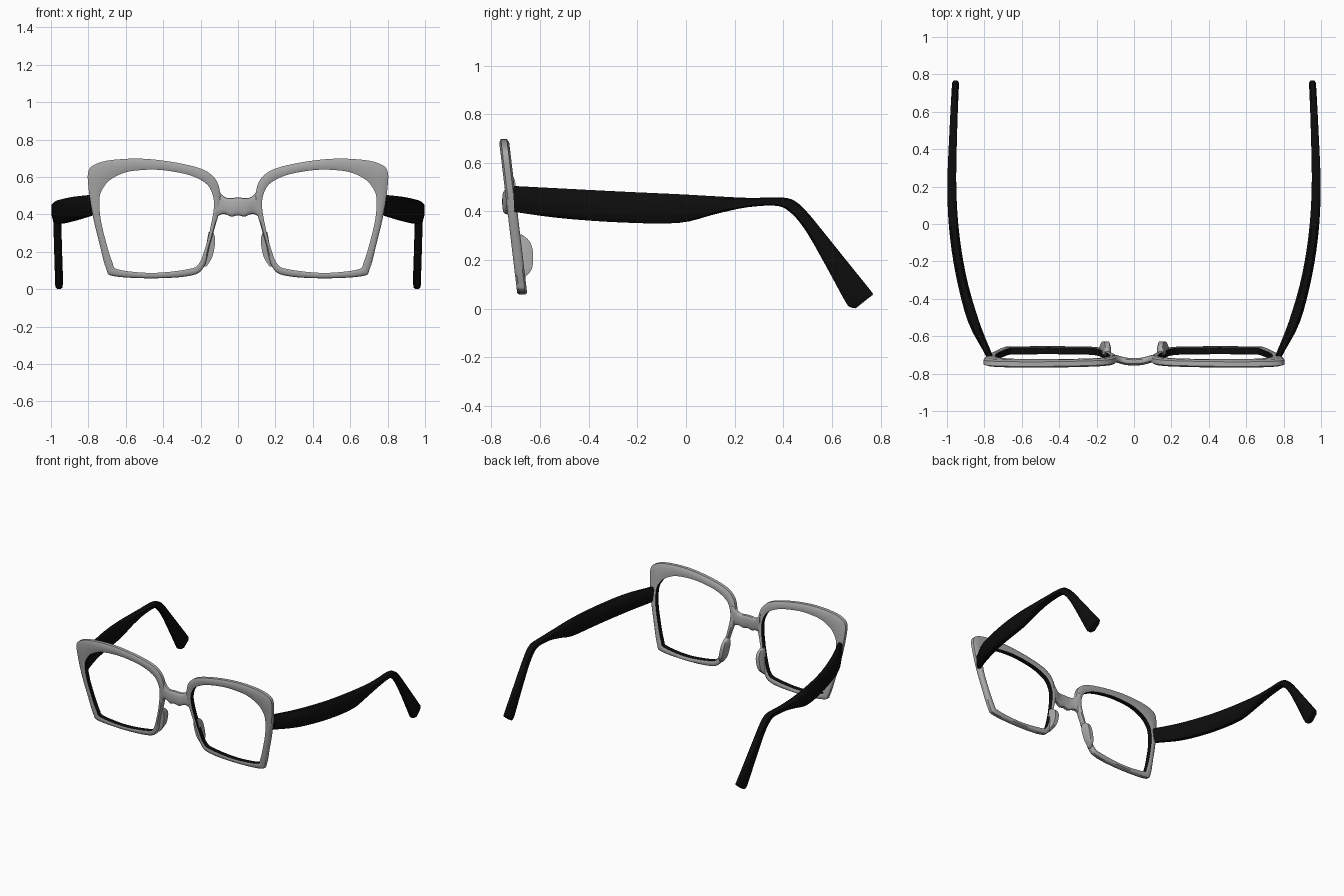
import bpy, bmesh, math
from mathutils import Vector

if "Cube" in bpy.data.objects:
    bpy.data.objects.remove(bpy.data.objects["Cube"])


def material(name, c):
    m = bpy.data.materials.new(name)
    m.diffuse_color = (c, c, c, 1)
    m.use_nodes = True
    m.node_tree.nodes["Principled BSDF"].inputs["Base Color"].default_value = m.diffuse_color
    return m


GREY = material("grey_acetate", 0.40)
BLACK = material("black_acetate", 0.004)


def smooth_path(pts, steps, closed=False):
    """Catmull-Rom sampling of points of any dimension."""
    n, out = len(pts), []
    at = lambda i: Vector(pts[i % n] if closed else pts[max(0, min(n - 1, i))])
    for i in range(n if closed else n - 1):
        a, b, c, d = (at(i + k) for k in (-1, 0, 1, 2))
        for s in range(steps):
            t = s / steps
            out.append(0.5 * (2 * b + (c - a) * t + (2 * a - 5 * b + 4 * c - d) * t * t
                              + (3 * b - a - 3 * c + d) * t ** 3))
    if not closed:
        out.append(Vector(pts[-1]))
    return out


def loft(name, rings, mats, closed=False, black_strip=None, mirror=True, angle=40):
    """Skin a list of equal rings, optionally colouring one lengthwise strip."""
    bm = bmesh.new()
    rows = [[bm.verts.new(p) for p in r] for r in rings]
    k = len(rows[0])
    for i in range(len(rows) if closed else len(rows) - 1):
        a, b = rows[i], rows[(i + 1) % len(rows)]
        for j in range(k):
            f = bm.faces.new((a[j], a[(j + 1) % k], b[(j + 1) % k], b[j]))
            f.material_index = 1 if j == black_strip else 0
    if not closed:
        bm.faces.new(rows[0])
        bm.faces.new(rows[-1])
    bmesh.ops.recalc_face_normals(bm, faces=bm.faces)
    me = bpy.data.meshes.new(name)
    bm.to_mesh(me)
    bm.free()
    for m in mats:
        me.materials.append(m)
    me.polygons.foreach_set("use_smooth", [True] * len(me.polygons))
    me.set_sharp_from_angle(angle=math.radians(angle))
    ob = bpy.data.objects.new(name, me)
    bpy.context.collection.objects.link(ob)
    if mirror:
        ob.modifiers.new("mirror", 'MIRROR').use_mirror_merge = False
    return ob


def lean(z):
    """Depth of the forward-leaning front plane at height z."""
    return -0.666 - 0.119 * z


# Rims: outer x, z and inner x, z around one lens opening
RIM = [(.52, .698, .50, .638), (.68, .69, .60, .625), (.765, .667, .675, .59),
       (.80, .63, .715, .55), (.80, .55, .74, .49), (.778, .40, .735, .38),
       (.74, .24, .705, .25), (.705, .11, .672, .145), (.665, .07, .64, .105),
       (.45, .058, .454, .087), (.25, .073, .267, .107), (.182, .12, .21, .135),
       (.15, .24, .174, .225), (.115, .36, .145, .34), (.092, .45, .128, .454),
       (.10, .54, .145, .53), (.13, .60, .185, .575), (.20, .645, .27, .613),
       (.35, .68, .40, .636)]
SECTION = [(0, -.85), (0, .85), (.2, 1), (.75, 1), (1, .6), (1, -.6), (.75, -1), (.2, -1)]
rings = []
for ox, oz, ix, iz in smooth_path(RIM, 5, True):
    ring = []
    for u, d in SECTION:
        x, z = ix + (ox - ix) * u, iz + (oz - iz) * u
        ring.append((x, lean(z) + .0205 * d, z))
    rings.append(ring)
loft("rims", rings, [GREY, BLACK], closed=True, black_strip=0, angle=50)

# Bridge: x, bottom z, top z, centre y
half = [(.0, .395, .49, -.736), (.035, .388, .488, -.735), (.065, .40, .49, -.729),
        (.09, .40, .51, -.722), (.115, .385, .545, -.719)]
stations = [(-x, a, b, y) for x, a, b, y in half[:0:-1]] + half
rings = []
for x, a, b, y in smooth_path(stations, 4):
    rings.append([(x, y + .020 * math.copysign(abs(math.cos(t)) ** .7, math.cos(t)),
                   (a + b) / 2 + (b - a) / 2 * math.copysign(abs(math.sin(t)) ** .7, math.sin(t)))
                  for t in (2 * math.pi * i / 16 for i in range(16))])
loft("bridge", rings, [GREY], mirror=False)

# Nose pads: z, rear y, centre x, half width
PAD = [(.12, -.672, .182, .012), (.15, -.642, .168, .019), (.18, -.63, .158, .023),
       (.24, -.63, .146, .023), (.28, -.645, .143, .019), (.305, -.675, .145, .012)]
rings = []
for z, y, x, w in smooth_path(PAD, 3):
    f = lean(z)
    rings.append([(x - w, f, z), (x + w, f, z), (x + w, (y + f) / 2, z),
                  (x + w * .6, y, z), (x - w * .6, y, z), (x - w, (y + f) / 2, z)])
loft("nose_pads", rings, [GREY], angle=60)

# Temples: top y, z and bottom y, z along the side profile
TEMPLE = [(-.712, .505, -.705, .398), (-.52, .495, -.52, .373), (-.27, .482, -.27, .355),
          (-.03, .471, -.03, .353), (.13, .462, .12, .389), (.26, .456, .25, .417),
          (.40, .457, .375, .423), (.455, .438, .43, .395), (.50, .395, .475, .345),
          (.55, .335, .52, .275), (.66, .198, .595, .14), (.755, .08, .652, .035),
          (.768, .06, .672, .008), (.758, .05, .698, .002)]
# Plan curve: y, inner x, outer x
PLAN = [(-.72, .75, .785), (-.68, .765, .805), (-.53, .825, .885), (-.31, .89, .945),
        (-.07, .932, .984), (.19, .95, .998), (.51, .945, .986), (.77, .935, .972)]
plan = smooth_path(PLAN, 6)


def plan_x(y):
    for a, b in zip(plan, plan[1:]):
        if y <= b[0]:
            t = max(0, (y - a[0]) / (b[0] - a[0]))
            return a[1] + (b[1] - a[1]) * t, a[2] + (b[2] - a[2]) * t
    return plan[-1][1], plan[-1][2]


TSEC = [(.25, 0), (.75, 0), (1, .14), (1, .86), (.75, 1), (.25, 1), (0, .86), (0, .14)]
rings = []
for ty, tz, by, bz in smooth_path(TEMPLE, 4):
    ring = []
    for u, v in TSEC:
        y, z = by + (ty - by) * v, bz + (tz - bz) * v
        xi, xo = plan_x(y)
        ring.append((xi + (xo - xi) * u, y, z))
    rings.append(ring)
loft("temples", rings, [BLACK], angle=50)
